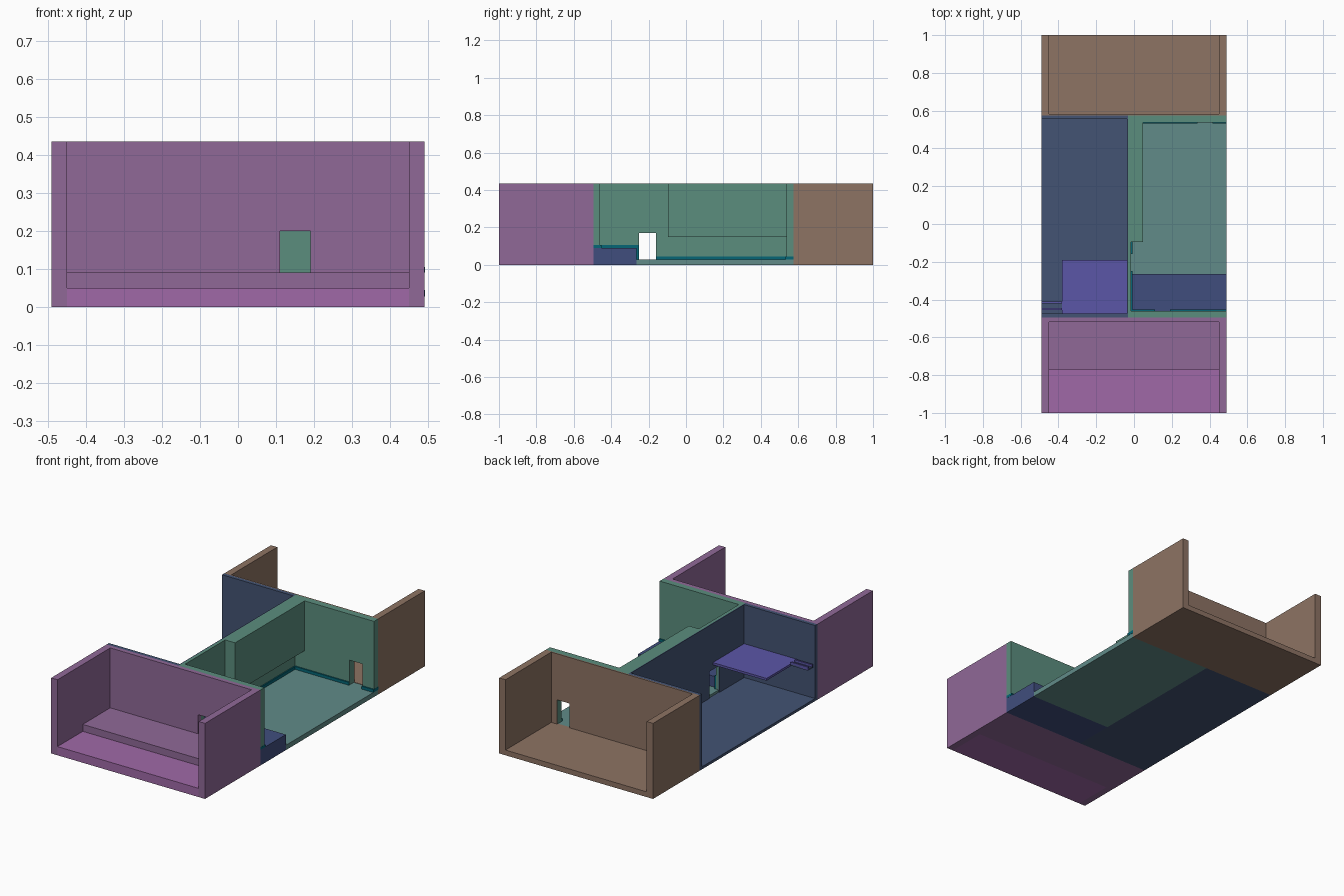
import bpy, bmesh

if "Cube" in bpy.data.objects:
    bpy.data.objects.remove(bpy.data.objects["Cube"])


def material(name, r, g, b):
    m = bpy.data.materials.new(name)
    m.diffuse_color = (r ** 2.2, g ** 2.2, b ** 2.2, 1)
    m.use_nodes = True
    m.node_tree.nodes["Principled BSDF"].inputs["Base Color"].default_value = m.diffuse_color
    return m


PURPLE = material("purple", .56, .41, .59)
MAGENTA = material("magenta", .62, .41, .65)
GREEN = material("green", .36, .55, .49)
SAGE = material("sage", .38, .54, .53)
TEAL = material("teal", .05, .40, .46)
NAVY = material("navy", .27, .33, .45)
INDIGO = material("indigo", .26, .31, .49)
VIOLET = material("violet", .36, .34, .65)
BROWN = material("brown", .55, .45, .39)


def prism(name, mat, axis, a, b, outline):
    """Extrude an outline (the two other axes, in order) along axis from a to b."""
    bm = bmesh.new()

    def vert(p):
        co = list(p)
        co.insert(axis, a)
        return bm.verts.new(co)

    face = bm.faces.new([vert(p) for p in outline])
    out = bmesh.ops.extrude_face_region(bm, geom=[face])
    move = [0, 0, 0]
    move[axis] = b - a
    bmesh.ops.translate(bm, vec=move, verts=[
        v for v in out["geom"] if isinstance(v, bmesh.types.BMVert)])
    bmesh.ops.recalc_face_normals(bm, faces=bm.faces)
    me = bpy.data.meshes.new(name)
    bm.to_mesh(me)
    bm.free()
    me.materials.append(mat)
    ob = bpy.data.objects.new(name, me)
    bpy.context.collection.objects.link(ob)
    return ob


def box(name, mat, x, y, z):
    return prism(name, mat, 2, *z, [(x[0], y[0]), (x[1], y[0]),
                                    (x[1], y[1]), (x[0], y[1])])


def door_wall(name, mat, axis, a, b, span, z, door):
    """Wall whose outline has a doorway notch (left, right, top) in its base."""
    l, r, t = door
    return prism(name, mat, axis, a, b, [
        (span[0], z[0]), (l, z[0]), (l, t), (r, t), (r, z[0]),
        (span[1], z[0]), (span[1], z[1]), (span[0], z[1])])


W, T, H = .49, .45, .435          # half width, inner half width, wall height

# Front room: stepped floor, side walls, wall with doorway
prism("front_floor", MAGENTA, 0, -T, T, [
    (-1, 0), (-.77, 0), (-.77, .05), (-1, .05)])
box("front_step", PURPLE, (-T, T), (-.77, -.495), (0, .09))
door_wall("front_back_wall", PURPLE, 1, -.52, -.495, (-T, T), (.09, H), (.11, .19, .2))
for side, x in (("left", (-W, -T)), ("right", (T, W))):
    box("front_wall_" + side, PURPLE, x, (-1, -.495), (0, H))
    box("rear_wall_" + side, BROWN, x, (.575, 1), (0, H))

# Rear room
box("rear_floor", BROWN, (-T, T), (.575, 1), (0, .03))
door_wall("rear_back_wall", BROWN, 1, .575, .583, (-T, T), (.03, H), (.335, .415, .17))

# Right room: floor, raised entry, walls and overhanging upper block
M0, M1 = -.033, -.015             # dividing wall faces
box("right_floor", SAGE, (M0, W), (-.265, .575), (0, .028))
box("raised_entry", INDIGO, (M0, W), (-.495, -.265), (0, .09))
door_wall("right_front_wall", GREEN, 1, -.495, -.46, (M1, W), (.09, H), (.11, .19, .2))
door_wall("right_end_wall", GREEN, 1, .538, .575, (M1, W), (.028, H), (.335, .415, .17))
door_wall("dividing_wall", GREEN, 0, M0, M1, (-.495, .575), (.028, H), (-.25, -.16, .17))
box("upper_block", GREEN, (M1, .048), (-.095, .538), (.148, H))

# Skirting strips
s = .007
lo, hi = (.028, .045), (.09, .105)
box("skirting_divider", TEAL, (M1, M1 + s), (-.16, .538), lo)
box("skirting_entry", TEAL, (M1, M1 + s), (-.46, -.265), hi)
box("skirting_step", TEAL, (M1, M1 + s), (-.265, -.25), (.028, .105))
for name, x in (("left", (M1, .335)), ("right", (.415, W + .001))):
    box("skirting_end_" + name, TEAL, x, (.538 - s, .538), lo)
for name, x in (("left", (M1, .11)), ("right", (.19, W + .001))):
    box("skirting_front_" + name, TEAL, x, (-.46, -.46 + s), hi)
box("skirting_end_cap", TEAL, (W, W + .001), (.538, .575), lo)
box("skirting_front_cap", TEAL, (W, W + .001), (-.495, -.46), hi)

# Left room: floor and lined walls
N = M0 - .005
box("left_floor", NAVY, (-W, M0), (-.495, .575), (0, .015))
door_wall("left_lining", NAVY, 0, N, M0, (-.495, .575), (.015, H), (-.25, -.16, .17))
box("left_end_wall", NAVY, (-W, N), (.555, .575), (.015, H))
box("left_front_wall", NAVY, (-W, N), (-.495, -.475), (.015, H))

# Loft platform and its narrow gangway with rails
box("loft_platform", VIOLET, (-.38, N), (-.475, -.19), (.197, .21))
box("gangway", NAVY, (-W, -.38), (-.455, -.41), (.2, .208))
for i, y in enumerate((-.455, -.42)):
    box("gangway_rail_%d" % i, VIOLET, (-W, -.38), (y, y + .01), (.2, .22))
